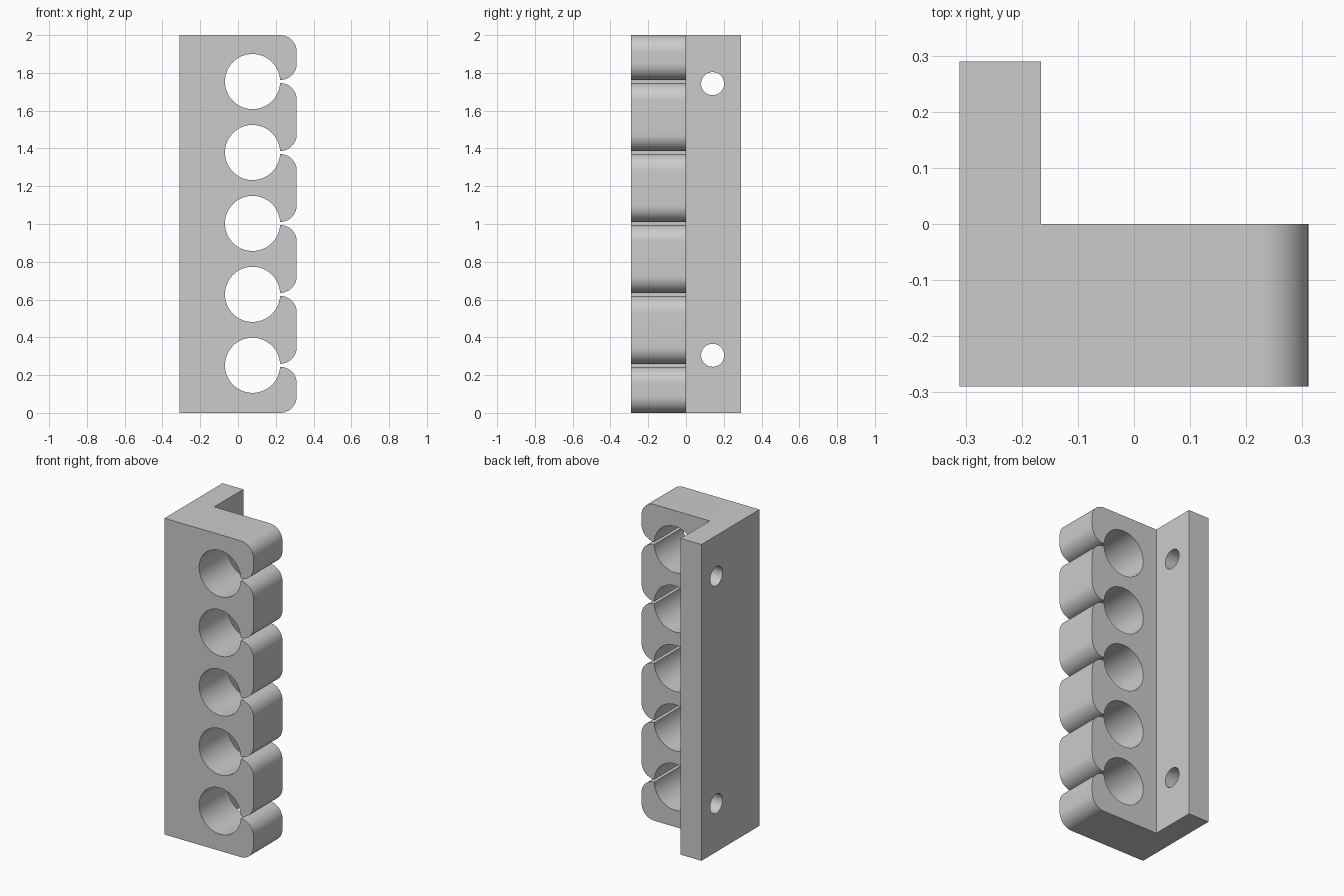
import bpy
import bmesh
from math import cos, sin, pi, asin

if "Cube" in bpy.data.objects:
    bpy.data.objects.remove(bpy.data.objects["Cube"])

grey = bpy.data.materials.new("light_grey")
grey.use_nodes = True
colour = (0.6, 0.6, 0.6, 1)
grey.diffuse_color = colour
grey.node_tree.nodes["Principled BSDF"].inputs["Base Color"].default_value = colour

LEFT, RIGHT, HEIGHT = -0.311, 0.311, 2.0
BACK = 0.29
HOLE_X, HOLE_R = 0.077, 0.146
FIRST_Z, PITCH, COUNT = 0.252, 0.3755, 5
SLOT = 0.008      # half the height of each opening
ROUND = 0.088     # corner radius of the fingers


def arc(cx, cz, r, start, end, steps):
    return [(cx + r * cos(start + (end - start) * i / steps),
             cz + r * sin(start + (end - start) * i / steps))
            for i in range(steps + 1)]


def prism(name, points, place, shift):
    """Extrude a closed outline; place maps 2D points into 3D."""
    bm = bmesh.new()
    face = bm.faces.new([bm.verts.new(place(*p)) for p in points])
    new = bmesh.ops.extrude_face_region(bm, geom=[face])["geom"]
    bmesh.ops.translate(bm, vec=shift,
                        verts=[v for v in new if isinstance(v, bmesh.types.BMVert)])
    bmesh.ops.recalc_face_normals(bm, faces=bm.faces)
    mesh = bpy.data.meshes.new(name)
    bm.to_mesh(mesh)
    bm.free()
    mesh.materials.append(grey)
    obj = bpy.data.objects.new(name, mesh)
    bpy.context.collection.objects.link(obj)
    return obj


def cut(target, tool, operation):
    mod = target.modifiers.new(tool.name, "BOOLEAN")
    mod.operation, mod.object, mod.solver = operation, tool, "EXACT"
    bpy.context.view_layer.objects.active = target
    bpy.ops.object.modifier_apply(modifier=mod.name)
    bpy.data.objects.remove(tool)


# L-shaped bracket, over-long so the comb outline trims it
inner = -0.166
outline = [(LEFT, -BACK), (0.5, -BACK), (0.5, 0), (inner, 0), (inner, BACK), (LEFT, BACK)]
bracket = prism("clip_bracket", outline, lambda x, y: (x, y, -0.1), (0, 0, HEIGHT + 0.2))

# Comb outline: rounded fingers with a round socket behind each slot
centres = [FIRST_Z + PITCH * i for i in range(COUNT)]
bottoms = [0] + [z + SLOT for z in centres]
tops = [z - SLOT for z in centres] + [HEIGHT]
mouth = asin(SLOT / HOLE_R)
comb = [(-0.5, 0)]
for i, (low, high) in enumerate(zip(bottoms, tops)):
    comb += arc(RIGHT - ROUND, low + ROUND, ROUND, -pi / 2, 0, 12)
    comb += arc(RIGHT - ROUND, high - ROUND, ROUND, 0, pi / 2, 12)
    if i < COUNT:
        comb += arc(HOLE_X, centres[i], HOLE_R, -mouth, mouth - 2 * pi, 64)
comb.append((-0.5, HEIGHT))
cut(bracket, prism("comb", comb, lambda x, z: (x, -0.5, z), (0, 1, 0)), "INTERSECT")

# Screw holes through the mounting flange
for z in (0.305, 1.743):
    ring = arc(0.141, z, 0.061, 0, 2 * pi, 40)[:-1]
    cut(bracket, prism("screw_hole", ring, lambda y, h: (-0.5, y, h), (0.5, 0, 0)), "DIFFERENCE")

# Smooth curves, crisp edges
bpy.ops.object.select_all(action="DESELECT")
bracket.select_set(True)
bpy.context.view_layer.objects.active = bracket
bpy.ops.object.shade_smooth_by_angle(angle=pi / 6)
